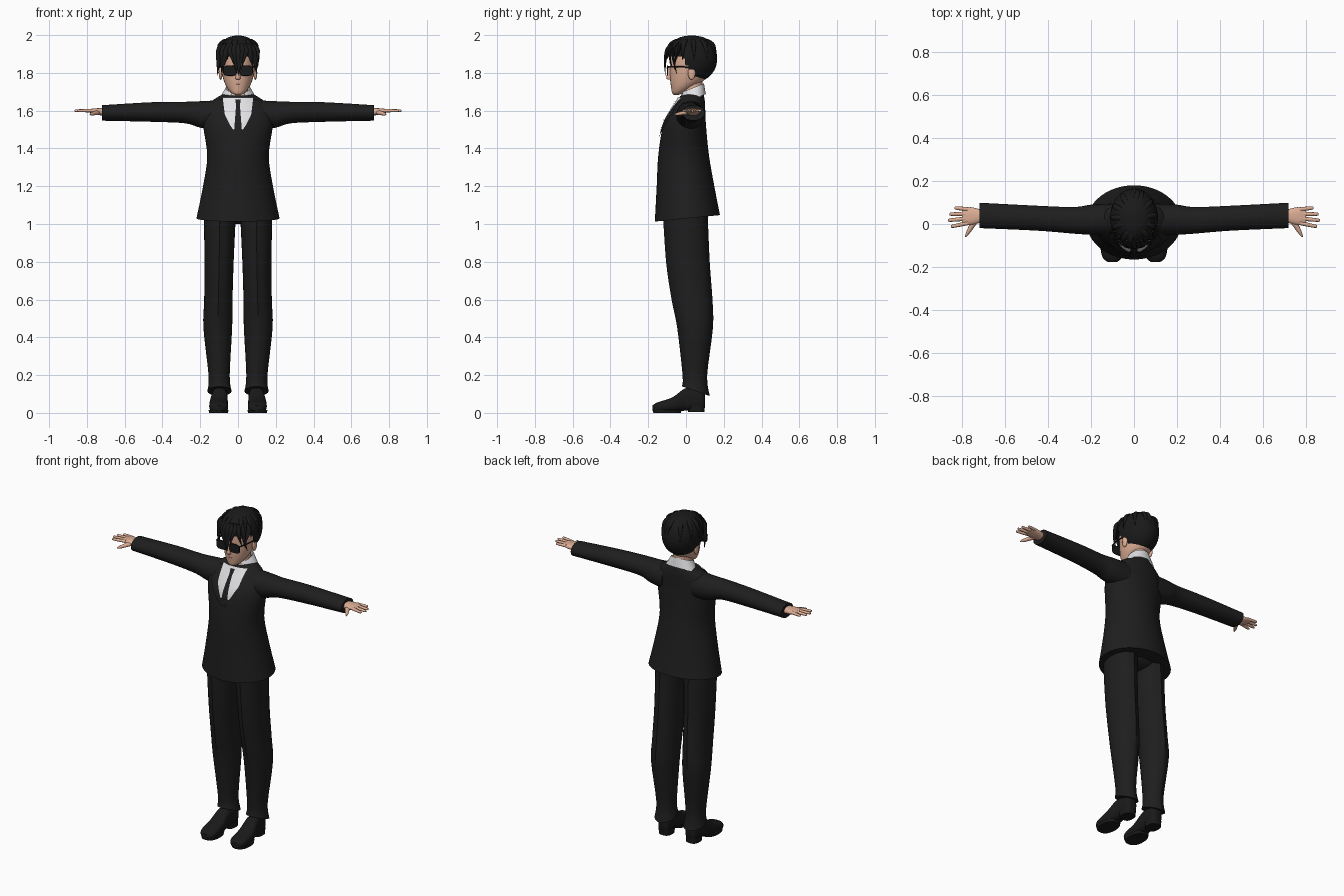
import bpy, bmesh, math, random
from math import cos, sin, pi, sqrt

if "Cube" in bpy.data.objects:
    bpy.data.objects.remove(bpy.data.objects["Cube"], do_unlink=True)
random.seed(4)
parts = []


def material(name, *colour):
    mat = bpy.data.materials.new(name)
    mat.use_nodes = True
    mat.diffuse_color = (*colour, 1)
    mat.node_tree.nodes["Principled BSDF"].inputs["Base Color"].default_value = (*colour, 1)
    return mat


SUIT = material("suit charcoal", .013, .013, .013)
BLACK = material("hair and leather black", .01, .01, .01)
SKIN = material("skin", .72, .42, .3)
SHIRT = material("shirt white", .76, .76, .78)
LIPS = material("lips", .55, .25, .2)


def finish(bm, name, mat, mirror):
    mesh = bpy.data.meshes.new(name)
    bm.to_mesh(mesh)
    bm.free()
    mesh.materials.append(mat)
    part = bpy.data.objects.new(name, mesh)
    bpy.context.collection.objects.link(part)
    if mirror:
        part.modifiers.new("mirror", "MIRROR")
    parts.append(part)


def resample(rows, steps=4):
    """Smooth spline through rows of numbers; a missing tilt counts as none."""
    rows = [(*row, 0)[:6] for row in rows]
    last = len(rows) - 1
    fine = []
    for i in range(last):
        span = [rows[max(0, min(last, i + k))] for k in (-1, 0, 1, 2)]
        for step in range(steps):
            t = step / steps
            fine.append([b + t * (c - a) / 2 + t * t * (a - 2.5 * b + 2 * c - d / 2)
                         + t ** 3 * (1.5 * (b - c) + (d - a) / 2) for a, b, c, d in zip(*span)])
    return fine + [rows[last]]


def loft(name, mat, axis, rows, sides=32, power=1, crease=0, mirror=False, cap=True, remove=None):
    """Skin over rings; a row is position, two centres, two radii and an optional tilt."""
    bm = bmesh.new()
    rings = []
    for position, a, b, radius_a, radius_b, tilt in resample(rows):
        ring = []
        for i in range(sides):
            c, s = cos(2 * pi * i / sides), sin(2 * pi * i / sides)
            u = radius_a * math.copysign(abs(c) ** power, c)
            v = radius_b * math.copysign(abs(s) ** power, s)
            if abs(c) < .01:
                v *= 1 + crease
            w = position + tilt * v
            spot = {"z": (a + u, b + v, w), "x": (w, a + u, b + v), "y": (a + u, w, b + v)}[axis]
            ring.append(bm.verts.new(spot))
        rings.append(ring)
    for low, high in zip(rings, rings[1:]):
        for i in range(sides):
            bm.faces.new((low[i - 1], low[i], high[i], high[i - 1]))
    if cap:
        bm.faces.new(rings[0][::-1])
        bm.faces.new(rings[-1])
    bmesh.ops.recalc_face_normals(bm, faces=bm.faces)
    if remove:
        gone = [face for face in bm.faces if remove(face.calc_center_median())]
        bmesh.ops.delete(bm, geom=gone, context="FACES")
    finish(bm, name, mat, mirror)


def ball(name, mat, centre, radii, power=1, **options):
    """Ellipsoid; a power below one makes it fuller."""
    x, y, z = centre
    rx, ry, rz = radii
    rows = []
    for i in range(9):
        angle = pi * (i / 8 - .5) * .98
        size = cos(angle) ** power
        rows.append((z + rz * sin(angle), x, y, rx * size, ry * size))
    loft(name, mat, "z", rows, **options)


# Jacket body: height, half width, front, back, tilt
outline = [(1.03, .22, -.165, .18, .1), (1.2, .185, -.155, .15, 0), (1.36, .163, -.147, .122, 0),
           (1.52, .184, -.122, .106, 0), (1.6, .178, -.083, .102, 0), (1.65, .14, -.05, .1, 0),
           (1.69, .075, -.03, .09, .2)]
jacket = [(z, 0, (front + back) / 2, half, (back - front) / 2, tilt) for z, half, front, back, tilt in outline]
loft("jacket", SUIT, "z", jacket, sides=64)
jacket_rings = resample(jacket)


def chest_y(x, z):
    """Depth of the jacket front at a point."""
    for low, high in zip(jacket_rings, jacket_rings[1:]):
        if low[0] <= z <= high[0]:
            k = (z - low[0]) / (high[0] - low[0])
            _, _, centre, half, depth, _ = [m + k * (n - m) for m, n in zip(low, high)]
            return centre - depth * sqrt(max(0, 1 - (x / half) ** 2))


def panel(name, mat, lift, rows, across=8, steps=6):
    """Mirrored sheet lying on the chest; a row is height, outer edge, inner edge."""
    bm = bmesh.new()
    grid = []
    for top, bottom in zip(rows, rows[1:]):
        for step in range(steps + 1):
            z, outer, inner = [m + (n - m) * step / steps for m, n in zip(top, bottom)]
            xs = [inner + (outer - inner) * i / across for i in range(across + 1)]
            grid.append([bm.verts.new((x, chest_y(x, z) - lift, z)) for x in xs])
    for upper, lower in zip(grid, grid[1:]):
        for i in range(across):
            bm.faces.new((upper[i], lower[i], lower[i + 1], upper[i + 1]))
    bmesh.ops.remove_doubles(bm, verts=bm.verts, dist=.0001)
    finish(bm, name, mat, True)


# Shirt front, tie, lapels and collar
panel("shirt_front", SHIRT, .004, [(1.67, .08, 0), (1.58, .073, 0), (1.5, .03, 0)])
panel("tie", SUIT, .008, [(1.66, .015, 0), (1.63, .01, 0), (1.5, .02, 0)])
panel("lapel", SUIT, .007, [(1.66, .1, .08), (1.58, .13, .07), (1.52, .09, .04), (1.46, .02, 0)])
loft("collar", SHIRT, "z", [(1.66, 0, .035, .1, .07, .4), (1.72, 0, .035, .065, .06, .4)], sides=48, cap=False,
     remove=lambda spot: spot.y < .02 and abs(spot.x) < (spot.z - 1.63) / 2)

# Sleeves
loft("sleeve", SUIT, "x", [(.1, .02, 1.575, .075, .08), (.2, .02, 1.58, .07, .07), (.28, .017, 1.59, .062, .057),
                           (.45, .027, 1.593, .058, .052), (.72, .04, 1.588, .059, .041)], mirror=True)

# Hands
loft("palm", SKIN, "x", [(.7, .037, 1.592, .027, .022), (.76, .037, 1.597, .041, .015),
                         (.8, .037, 1.6, .035, .006)], power=.85, mirror=True)
for i, finger in enumerate(("index", "middle", "ring", "little")):
    root, tip, reach = .005 + .021 * i, .028 * i - .01, .865 - .009 * (i - 1.2) ** 2
    loft(finger + "_finger", SKIN, "x", [(.77, root, 1.6, .01, .009), (reach - .01, tip, 1.6, .008, .007),
                                         (reach, tip, 1.6, .002, .002)], sides=12, mirror=True)
loft("thumb", SKIN, "y", [(.015, .74, 1.592, .018, .012), (-.04, .772, 1.583, .01, .009),
                          (-.06, .783, 1.58, .003, .003)], sides=12, mirror=True)

# Trousers
loft("trouser_leg", SUIT, "z", [(.115, .098, .052, .064, .07, -.35), (.2, .1, .047, .056, .062, 0),
                                (.45, .107, .048, .076, .09), (.6, .104, .032, .075, .103),
                                (.8, .1, .01, .077, .11), (1.08, .096, -.005, .086, .113)], crease=.05, mirror=True)
ball("hips", SUIT, (0, .01, 1.06), (.15, .1, .06))

# Shoes
loft("shoe", BLACK, "y", [(.1, .092, .065, .022, .035), (.08, .093, .073, .037, .056), (0, .098, .072, .042, .06),
                          (-.07, .102, .045, .049, .038), (-.15, .102, .03, .047, .026),
                          (-.178, .1, .025, .02, .014)], power=.75, mirror=True)
loft("shoe_heel", BLACK, "z", [(.004, .093, .055, .038, .043), (.04, .093, .055, .04, .045)], power=.7, mirror=True)
loft("shoe_sole", BLACK, "z", [(0, .103, -.1, .05, .073), (.016, .103, -.1, .053, .077)], power=.85, mirror=True)

# Head and neck
loft("neck", SKIN, "z", [(1.62, 0, .033, .056, .056), (1.77, 0, .033, .052, .055)])
loft("head", SKIN, "z", [(1.684, 0, -.052, .014, .014), (1.695, 0, -.04, .036, .034), (1.725, 0, -.015, .06, .064),
                         (1.765, 0, .008, .077, .092), (1.82, 0, .022, .088, .107), (1.9, 0, .03, .09, .113),
                         (1.97, 0, .025, .05, .07)])
loft("nose", SKIN, "z", [(1.764, 0, -.086, .009, .006), (1.775, 0, -.09, .013, .014),
                         (1.83, 0, -.084, .006, .007)], sides=12)
ball("mouth", LIPS, (0, -.076, 1.742), (.02, .006, .004), sides=16)
ball("ear", SKIN, (.092, .03, 1.8), (.01, .02, .037), sides=16, mirror=True)

# Glasses
loft("lens", BLACK, "y", [(-.1, .043, 1.812, .034, .026), (-.094, .043, 1.812, .036, .028)], power=.55, mirror=True)
ball("glasses_bridge", BLACK, (0, -.099, 1.826), (.02, .004, .004), sides=12)
loft("glasses_temple", BLACK, "y", [(-.097, .078, 1.832, .004, .005), (-.04, .091, 1.832, .003, .004),
                                    (.03, .097, 1.83, .003, .004)], sides=8, mirror=True)

# Hair shell with an open face
ball("hair", BLACK, (0, .03, 1.875), (.111, .135, .124), power=.85, sides=48,
     remove=lambda spot: spot.z < 1.885 and spot.y < .03 - (spot.z - 1.8) * .6)


def brow_y(x):
    return .03 - .139 * sqrt(max(0, 1 - (x / .118) ** 2))


# Fringe locks swept across the brow
for i in range(11):
    root = .02 * (i - 5)
    tip = max(-.108, min(.108, root + random.uniform(-.03, .03)))
    middle, low = (root + tip) / 2, random.uniform(1.78, 1.84)
    loft(f"fringe_lock_{i + 1}", BLACK, "z", [(low, tip, brow_y(tip), .001, .001),
                                              (low / 2 + .96, middle, brow_y(middle) - .003, .01, .005),
                                              (1.92, root, brow_y(root) + .006, .016, .008),
                                              (1.955, root * .85, brow_y(root) * .75, .006, .006)], sides=8)

# Loose tufts over the crown
for i in range(12):
    turn = pi * i / 6 + random.uniform(-.2, .2)
    rows = [(z, .112 * cos(turn) * out, .03 + .134 * sin(turn) * out, thick, thick)
            for z, out, thick in ((1.87, 1, .002), (1.95, .84, .013), (1.98, .57, .01))]
    loft(f"crown_tuft_{i + 1}", BLACK, "z", rows, sides=8)

# Smooth shading with sharp edges kept
bpy.ops.object.select_all(action="DESELECT")
for part in parts:
    part.select_set(True)
bpy.context.view_layer.objects.active = parts[0]
bpy.ops.object.shade_smooth_by_angle(angle=.8)
